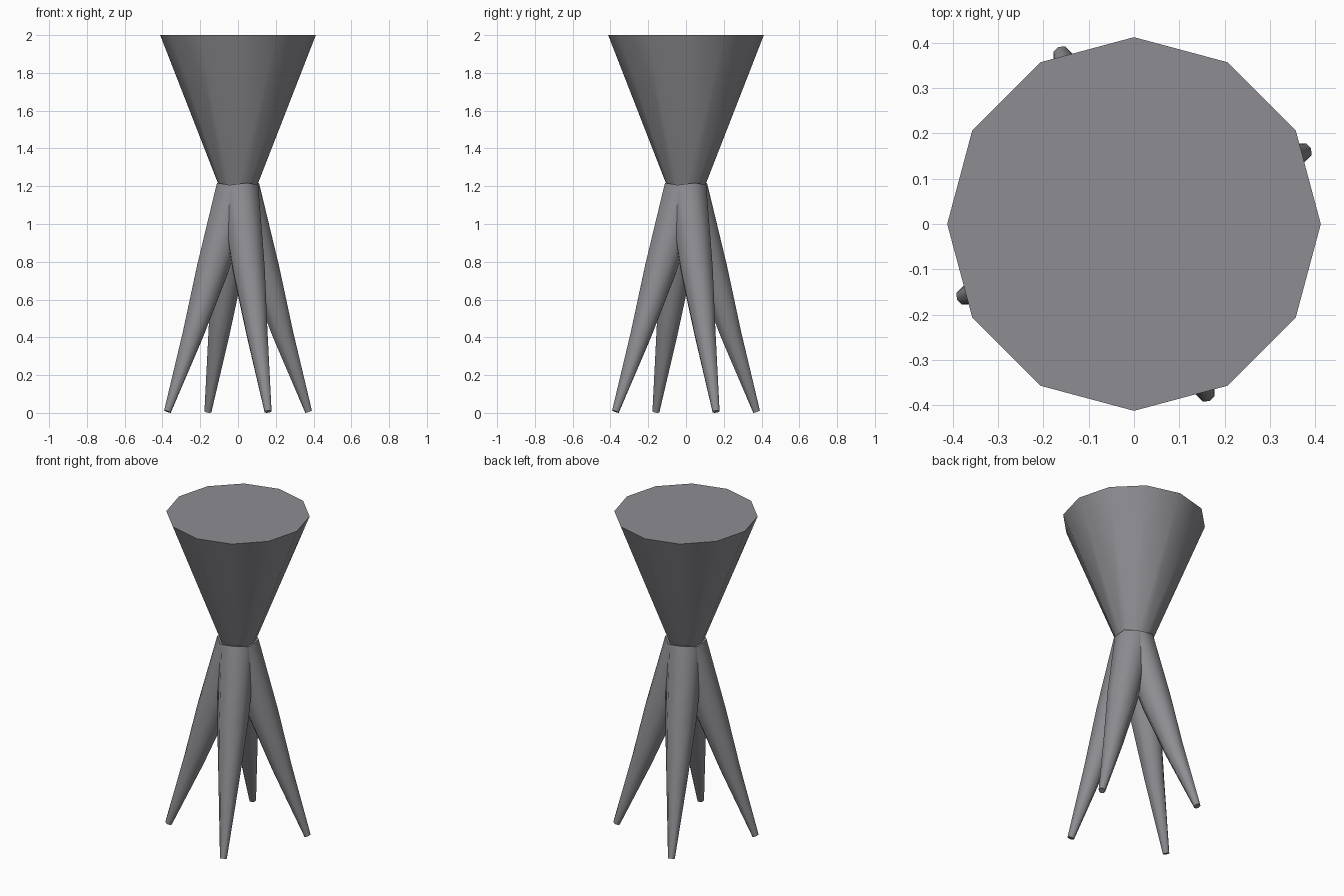
import bpy, bmesh, math
from mathutils import Vector

if "Cube" in bpy.data.objects:
    bpy.data.objects.remove(bpy.data.objects["Cube"])

grey = bpy.data.materials.new("warm_grey")
grey.diffuse_color = (0.27, 0.265, 0.285, 1)
grey.use_nodes = True
grey.node_tree.nodes["Principled BSDF"].inputs["Base Color"].default_value = grey.diffuse_color


def loft(name, rings, sides, offset=0.0):
    """Skin circular rings (centre, radius), each square to the path, and cap both ends."""
    bm = bmesh.new()
    loops = []
    for i, (c, r) in enumerate(rings):
        a, b = rings[max(i - 1, 0)][0], rings[min(i + 1, len(rings) - 1)][0]
        q = Vector((0, 0, 1)).rotation_difference((Vector(b) - Vector(a)).normalized())
        loop = []
        for k in range(sides):
            t = offset + math.tau * k / sides
            loop.append(bm.verts.new(Vector(c) + q @ Vector((r * math.cos(t), r * math.sin(t), 0))))
        loops.append(loop)
    for lo, hi in zip(loops, loops[1:]):
        for k in range(sides):
            n = (k + 1) % sides
            bm.faces.new((lo[k], lo[n], hi[n], hi[k]))
    bm.faces.new(loops[0][::-1])
    bm.faces.new(loops[-1])
    mesh = bpy.data.meshes.new(name)
    bm.to_mesh(mesh)
    bm.free()
    mesh.materials.append(grey)
    ob = bpy.data.objects.new(name, mesh)
    bpy.context.collection.objects.link(ob)
    bpy.ops.object.select_all(action='DESELECT')
    ob.select_set(True)
    bpy.context.view_layer.objects.active = ob
    bpy.ops.object.shade_smooth_by_angle(angle=math.radians(50))
    return ob


# Flared twelve-sided seat
loft("seat", [((0, 0, 1.2), 0.1), ((0, 0, 2.0), 0.412)], 12)

# Four splayed tapering legs, a quarter turn apart
path = [(0.406, 0.007, 0.02), (0.258, 0.42, 0.06), (0.147, 0.76, 0.091), (0.016, 1.185, 0.11)]
start = math.atan2(0.16, 0.375)
for i in range(4):
    a = start + i * math.pi / 2
    rings = [((d * math.cos(a), d * math.sin(a), z), r) for d, z, r in path]
    loft(f"leg_{i + 1}", rings, 8, a)
